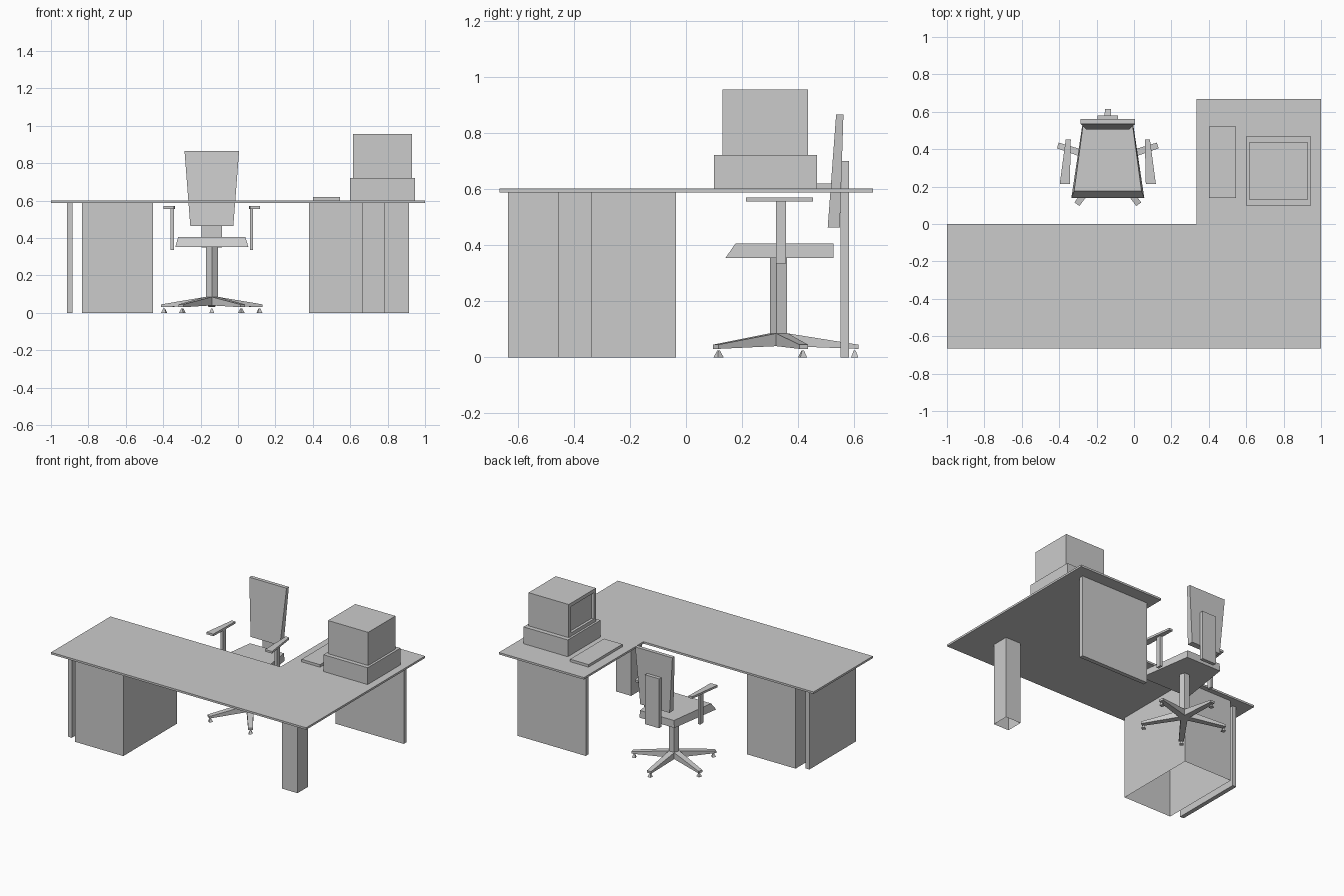
import bpy, bmesh
from math import sin, cos, tau, radians
from mathutils import Matrix, Vector

if "Cube" in bpy.data.objects:
    bpy.data.objects.remove(bpy.data.objects["Cube"])

CX, CY = -0.14, 0.333  # chair axis


def finish(name, bm):
    bmesh.ops.recalc_face_normals(bm, faces=bm.faces)
    me = bpy.data.meshes.new(name)
    bm.to_mesh(me)
    bm.free()
    ob = bpy.data.objects.new(name, me)
    bpy.context.collection.objects.link(ob)
    return ob


def loft(bm, lower, upper, open_bottom=False):
    """Solid between two matching rings of points."""
    a = [bm.verts.new(p) for p in lower]
    b = [bm.verts.new(p) for p in upper]
    n = len(a)
    for i in range(n):
        j = (i + 1) % n
        bm.faces.new((a[i], a[j], b[j], b[i]))
    bm.faces.new(b)
    if not open_bottom:
        bm.faces.new(a[::-1])


def prism(name, outline, z0, z1, open_bottom=False):
    bm = bmesh.new()
    loft(bm, [(x, y, z0) for x, y in outline], [(x, y, z1) for x, y in outline], open_bottom)
    return finish(name, bm)


def box(name, x0, x1, y0, y1, z0, z1, open_bottom=False):
    return prism(name, [(x0, y0), (x1, y0), (x1, y1), (x0, y1)], z0, z1, open_bottom)


def taper(name, low, high):
    """Chair slab; each ring is z, front y, front half width, back y, back half width."""
    bm = bmesh.new()
    rings = [[(CX - fw, fy, z), (CX + fw, fy, z), (CX + bw, by, z), (CX - bw, by, z)]
             for z, fy, fw, by, bw in (low, high)]
    loft(bm, *rings)
    return finish(name, bm)


# Desk
prism("desk_top", [(-1, -0.665), (1, -0.665), (1, 0.667), (0.333, 0.667), (0.333, 0), (-1, 0)], 0.587, 0.601)
box("drawer_pedestal", -0.835, -0.455, -0.635, -0.035, 0, 0.587, True)
box("left_end_panel", -0.915, -0.885, -0.597, -0.075, 0, 0.587)
box("corner_leg", 0.665, 0.785, -0.455, -0.335, 0, 0.587, True)
box("return_end_panel", 0.38, 0.915, 0.55, 0.58, 0, 0.587)

# Computer and keyboard
box("computer_case", 0.6, 0.947, 0.1, 0.467, 0.601, 0.72)
box("keyboard", 0.4, 0.545, 0.14, 0.52, 0.601, 0.619)
monitor = box("monitor", 0.615, 0.93, 0.13, 0.435, 0.72, 0.955)

# Recessed screen on the monitor side that faces the keyboard
bm = bmesh.new()
bm.from_mesh(monitor.data)
screen = min(bm.faces, key=lambda f: f.calc_center_median().x)
bmesh.ops.inset_region(bm, faces=[screen], thickness=0.035, depth=0)
bmesh.ops.inset_region(bm, faces=[screen], thickness=0.004, depth=-0.015)
bm.to_mesh(monitor.data)
bm.free()

# Chair seat and back
taper("seat", (0.353, 0.14, 0.195, 0.525, 0.137), (0.405, 0.176, 0.18, 0.525, 0.133))
taper("backrest", (0.463, 0.505, 0.115, 0.548, 0.115), (0.866, 0.535, 0.146, 0.561, 0.146))
box("backrest_support", CX - 0.055, CX + 0.055, 0.555, 0.58, 0.35, 0.7)

# Armrests, mirrored across the chair axis
for side, s in (("left", -1), ("right", 1)):
    pad = [(0.203, 0.214), (0.257, 0.214), (0.225, 0.452), (0.198, 0.452)]
    prism(side + "_arm_pad", [(CX + s * x, y) for x, y in pad], 0.555, 0.57)
    xs = sorted((CX + s * 0.203, CX + s * 0.221))
    box(side + "_arm_post", *xs, 0.32, 0.357, 0.335, 0.555)

# Five-sided column
prism("column", [(CX + 0.034 * cos(tau * i / 5 - tau / 4), CY + 0.034 * sin(tau * i / 5 - tau / 4))
                 for i in range(5)], 0.04, 0.353)

# Star base legs with small pointed casters
legs, casters = bmesh.new(), bmesh.new()
for i in range(5):
    turn = Matrix.Translation((CX, CY, 0)) @ Matrix.Rotation(radians(90 + 72 * i), 4, 'Z')
    ring = [[(r, -w, lo), (r, w, lo), (r, w, hi), (r, -w, hi)]
            for r, w, lo, hi in ((0.024, 0.022, 0.04, 0.086), (0.281, 0.016, 0.03, 0.045))]
    loft(legs, *[[turn @ Vector(p) for p in q] for q in ring])
    bmesh.ops.create_cone(casters, cap_ends=True, segments=4, radius1=0.018, radius2=0.005, depth=0.024,
                          matrix=turn @ Matrix.Translation((0.268, 0, 0.012)) @ Matrix.Rotation(tau / 8, 4, 'Z'))
finish("star_base", legs)
finish("casters", casters)
